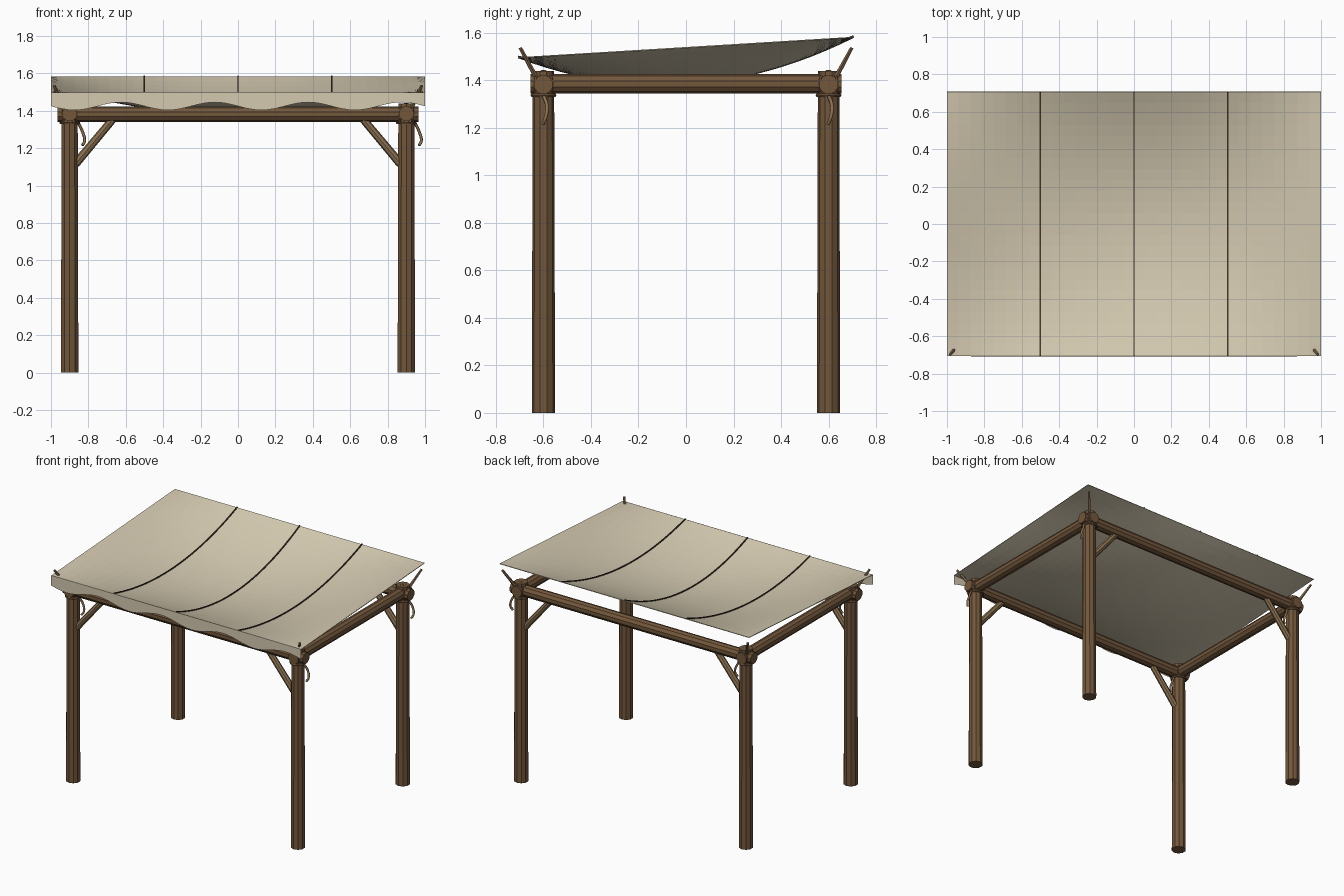
import bpy, math
from mathutils import Vector

if "Cube" in bpy.data.objects:
    bpy.data.objects.remove(bpy.data.objects["Cube"])


def material(name, rgb):
    m = bpy.data.materials.new(name)
    m.use_nodes = True
    m.diffuse_color = (*rgb, 1)
    m.node_tree.nodes["Principled BSDF"].inputs["Base Color"].default_value = (*rgb, 1)
    return m


WOOD = material("brown wood", (0.17, 0.095, 0.045))
PALE = material("pale wood", (0.26, 0.165, 0.085))
CLOTH = material("cream cloth", (0.66, 0.59, 0.44))
CORD = material("dark cord", (0.055, 0.035, 0.02))


def mesh_object(name, verts, faces, mat):
    me = bpy.data.meshes.new(name)
    me.from_pydata(verts, [], faces)
    me.materials.append(mat)
    ob = bpy.data.objects.new(name, me)
    bpy.context.collection.objects.link(ob)
    return ob


def log(name, a, b, r1, r2, mat, sides=10):
    """Tapered faceted pole from a to b."""
    a, b = Vector(a), Vector(b)
    d = b - a
    bpy.ops.mesh.primitive_cone_add(vertices=sides, radius1=r1, radius2=r2,
                                    depth=d.length, location=(a + b) / 2,
                                    rotation=d.to_track_quat("Z", "Y").to_euler())
    ob = bpy.context.object
    ob.name = name
    ob.data.materials.append(mat)
    return ob


def ring(name, loc, axis, radius, thick, mat):
    bpy.ops.mesh.primitive_torus_add(major_segments=14, minor_segments=6,
                                     major_radius=radius, minor_radius=thick, location=loc,
                                     rotation=Vector(axis).to_track_quat("Z", "Y").to_euler())
    bpy.context.object.name = name
    bpy.context.object.data.materials.append(mat)


def rope(name, points, r, mat):
    cu = bpy.data.curves.new(name, "CURVE")
    cu.dimensions = "3D"
    cu.bevel_depth, cu.bevel_resolution = r, 1
    cu.resolution_u, cu.use_fill_caps = 4, True
    sp = cu.splines.new("BEZIER")
    sp.bezier_points.add(len(points) - 1)
    for bp, p in zip(sp.bezier_points, points):
        bp.co = p
        bp.handle_left_type = bp.handle_right_type = "AUTO"
    cu.materials.append(mat)
    bpy.context.collection.objects.link(bpy.data.objects.new(name, cu))


PX, PY, BEAM_Z = 0.9, 0.6, 1.385

# Posts, braces, lashings and ties at each corner
for sx in (-1, 1):
    for sy in (-1, 1):
        tag = ("back" if sy > 0 else "front") + ("_left" if sx > 0 else "_right")
        x, y = sx * PX, sy * PY
        log("post_" + tag, (x, y, 0), (x, y, 1.44), 0.049, 0.045, WOOD)
        log("brace_" + tag, (x - sx * 0.03, y, 1.115), (x - sx * 0.235, y, 1.36),
            0.023, 0.021, PALE, 8)
        ring("collar_" + tag, (x, y, 1.337), (0, 0, 1), 0.048, 0.008, WOOD)
        for tilt in (-1, 1):
            ring("lashing_" + tag, (x, y, BEAM_Z), (1, tilt, 0), 0.052, 0.007, WOOD)
        log("corner_peg_" + tag, (x + sx * 0.03, y + sy * 0.035, 1.42),
            (sx * 0.983, sy * 0.697, 1.535), 0.011, 0.008, PALE, 6)
        rope("rope_tail_" + tag, [(x + 0.045, y, 1.337), (x + 0.068, y + 0.015, 1.29),
                                  (x + 0.08, y + 0.008, 1.24), (x + 0.068, y - 0.002, 1.215)],
             0.008, PALE)

# Horizontal beams
for s, side in ((-1, "front"), (1, "back")):
    log("beam_" + side, (-0.965, s * PY, BEAM_Z - 0.003), (0.965, s * PY, BEAM_Z - 0.003),
        0.041, 0.041, WOOD)
for s, side in ((-1, "right"), (1, "left")):
    log("beam_" + side, (s * PX, -0.655, BEAM_Z), (s * PX, 0.655, BEAM_Z), 0.041, 0.041, WOOD)


# Sagging canopy
def canopy_z(u, v):
    return 1.538 + 0.043 * v - 0.155 * (1 - u * u) * (1 - v * v)


def grid(name, nu, nv, point, mat):
    verts = [point(2 * i / nu - 1, 2 * j / nv - 1) for j in range(nv + 1) for i in range(nu + 1)]
    w = nu + 1
    faces = [(j * w + i, j * w + i + 1, (j + 1) * w + i + 1, (j + 1) * w + i)
             for j in range(nv) for i in range(nu)]
    return mesh_object(name, verts, faces, mat)


HALF_Y = 0.707
canopy = grid("canopy", 32, 24, lambda u, v: (u, v * HALF_Y, canopy_z(u, v)), CLOTH)
mod = canopy.modifiers.new("thickness", "SOLIDIFY")
mod.thickness, mod.offset = 0.004, 0

# Front valance with a wavy lower edge
def valance_point(u, v):
    low = 1.425 - 0.021 * math.sin(4 * math.pi * u)
    t = (v + 1) / 2
    return (u, -HALF_Y - 0.002, low + (1.496 - low) * t)


grid("valance", 64, 1, valance_point, CLOTH)

# Cords running over the cloth
for n, cx in enumerate((-0.5, 0, 0.5)):
    cord = grid("canopy_cord", 1, 24,
                lambda u, v: (cx + u * 0.004, v * HALF_Y, canopy_z(cx, v) + 0.003), CORD)
    mod = cord.modifiers.new("thickness", "SOLIDIFY")
    mod.thickness, mod.offset = 0.006, 1
